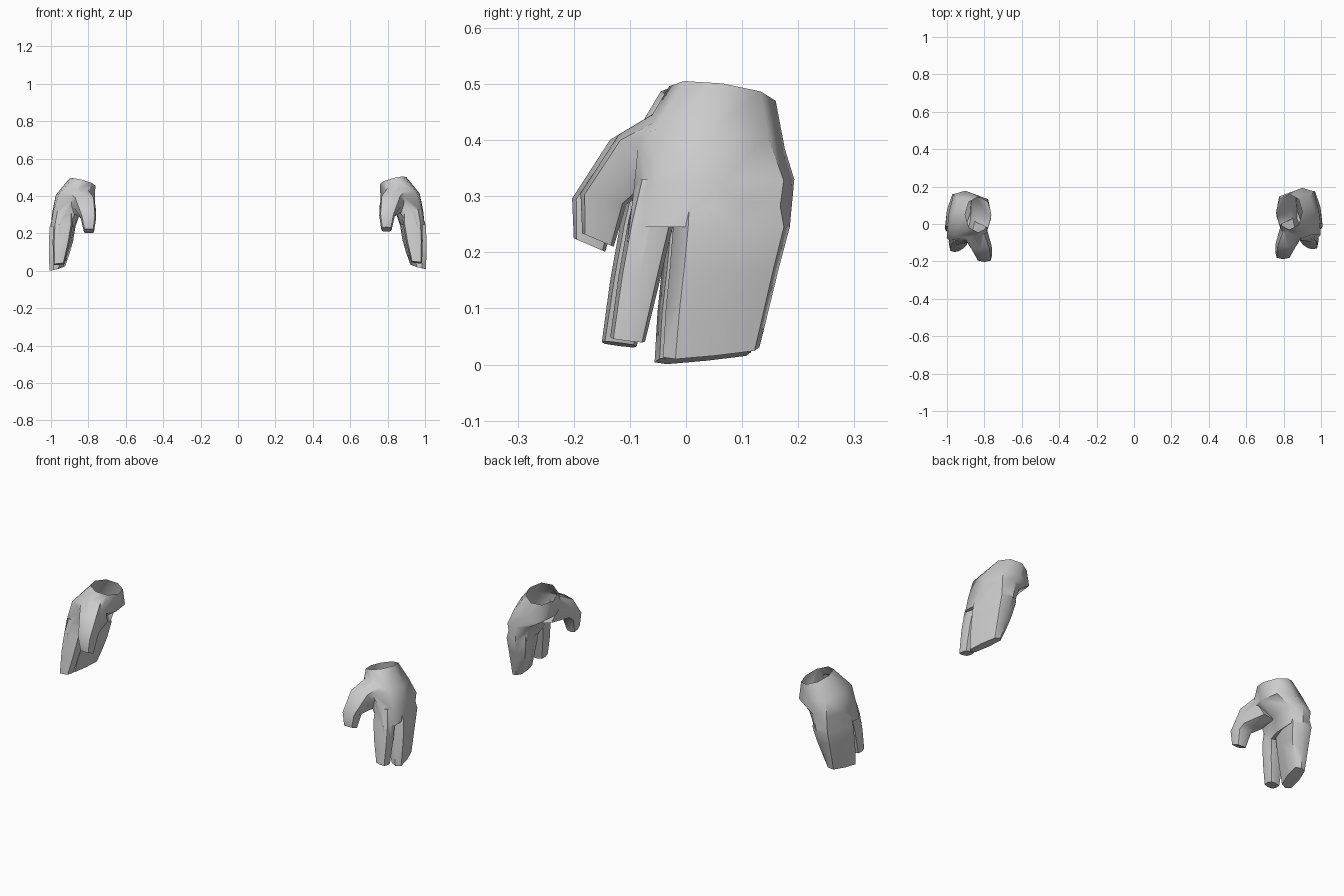
import bpy, bmesh, math
from mathutils import Vector

if "Cube" in bpy.data.objects:
    bpy.data.objects.remove(bpy.data.objects["Cube"])

# eight-sided squarish ring: centre c, half-axes u and v
def ring(c, u, v, k=0.82):
    c, u, v = Vector(c), Vector(u), Vector(v)
    shape = [(1, 0), (k, k), (0, 1), (-k, k), (-1, 0), (-k, -k), (0, -1), (k, -k)]
    return [c + u * a + v * b for a, b in shape]

# closed solid skinned through a list of rings
def loft(name, rings):
    bm = bmesh.new()
    rows = [[bm.verts.new(p) for p in ring(*r)] for r in rings]
    for a, b in zip(rows, rows[1:]):
        for i in range(8):
            j = (i + 1) % 8
            bm.faces.new((a[i], a[j], b[j], b[i]))
    bm.faces.new(rows[0])
    bm.faces.new(rows[-1])
    bmesh.ops.recalc_face_normals(bm, faces=bm.faces[:])
    me = bpy.data.meshes.new(name)
    bm.to_mesh(me)
    bm.free()
    ob = bpy.data.objects.new(name, me)
    bpy.context.collection.objects.link(ob)
    return ob

# palm from wrist to knuckles
hand = loft("right_hand", [
    ((.83, .065, .483), (0, .095, -.013), (.07, 0, .018), .72),
    ((.866, .046, .395), (-.01, .130, -.01), (.105, .0, .02), .78),
    ((.915, .050, .322), (-.015, .143, .008), (.075, .012, 0), .8),
    ((.932, .042, .245), (-.025, .143, 0), (.06, .012, 0), .78)])

# joined outer fingers
fingers = loft("outer_fingers", [
    ((.925, .077, .31), (-.015, .095, 0), (.055, .01, 0)),
    ((.935, .081, .245), (-.022, .104, 0), (.062, .01, 0)),
    ((.943, .068, .17), (-.024, .097, 0), (.055, .01, 0)),
    ((.953, .056, .10), (-.024, .092, 0), (.043, .01, 0)),
    ((.963, .045, .022), (-.022, .086, .009), (.029, .008, -.006))])

# index finger
index = loft("index_finger", [
    ((.925, -.045, .33), (0, .040, 0), (.045, 0, 0)),
    ((.933, -.062, .255), (0, .041, 0), (.052, 0, 0)),
    ((.943, -.082, .16), (0, .038, 0), (.045, 0, 0)),
    ((.955, -.104, .045), (0, .031, -.004), (.029, 0, -.003))])

# thumb
thumb = loft("thumb", [
    ((.855, -.005, .38), (0, -.04, .075), (.07, 0, 0)),
    ((.818, -.1025, .355), (0, -.0175, .055), (.06, 0, 0)),
    ((.797, -.147, .295), (0, -.041, .010), (.042, 0, 0)),
    ((.794, -.157, .222), (0, -.028, .012), (.028, 0, 0))])

# merge the solids into one hand
bpy.context.view_layer.objects.active = hand
for part in (fingers, index, thumb):
    m = hand.modifiers.new("join", 'BOOLEAN')
    m.operation, m.solver, m.object = 'UNION', 'EXACT', part
    bpy.ops.object.modifier_apply(modifier=m.name)
    bpy.data.objects.remove(part)

# open the wrist
bm = bmesh.new()
bm.from_mesh(hand.data)
caps = [f for f in bm.faces if f.normal.z > .9 and f.calc_center_median().z > .47]
bmesh.ops.delete(bm, geom=caps, context='FACES')
bm.to_mesh(hand.data)

# mirrored left hand, posed slightly lower and further forward
for v in bm.verts:
    v.co = Vector((-v.co.x - .003, v.co.y - .015, v.co.z - .009))
bmesh.ops.reverse_faces(bm, faces=bm.faces[:])
me = bpy.data.meshes.new("left_hand")
bm.to_mesh(me)
bm.free()
left = bpy.data.objects.new("left_hand", me)
bpy.context.collection.objects.link(left)

for ob in (hand, left):
    bpy.ops.object.select_all(action='DESELECT')
    ob.select_set(True)
    bpy.context.view_layer.objects.active = ob
    bpy.ops.object.shade_smooth_by_angle(angle=math.radians(55))
